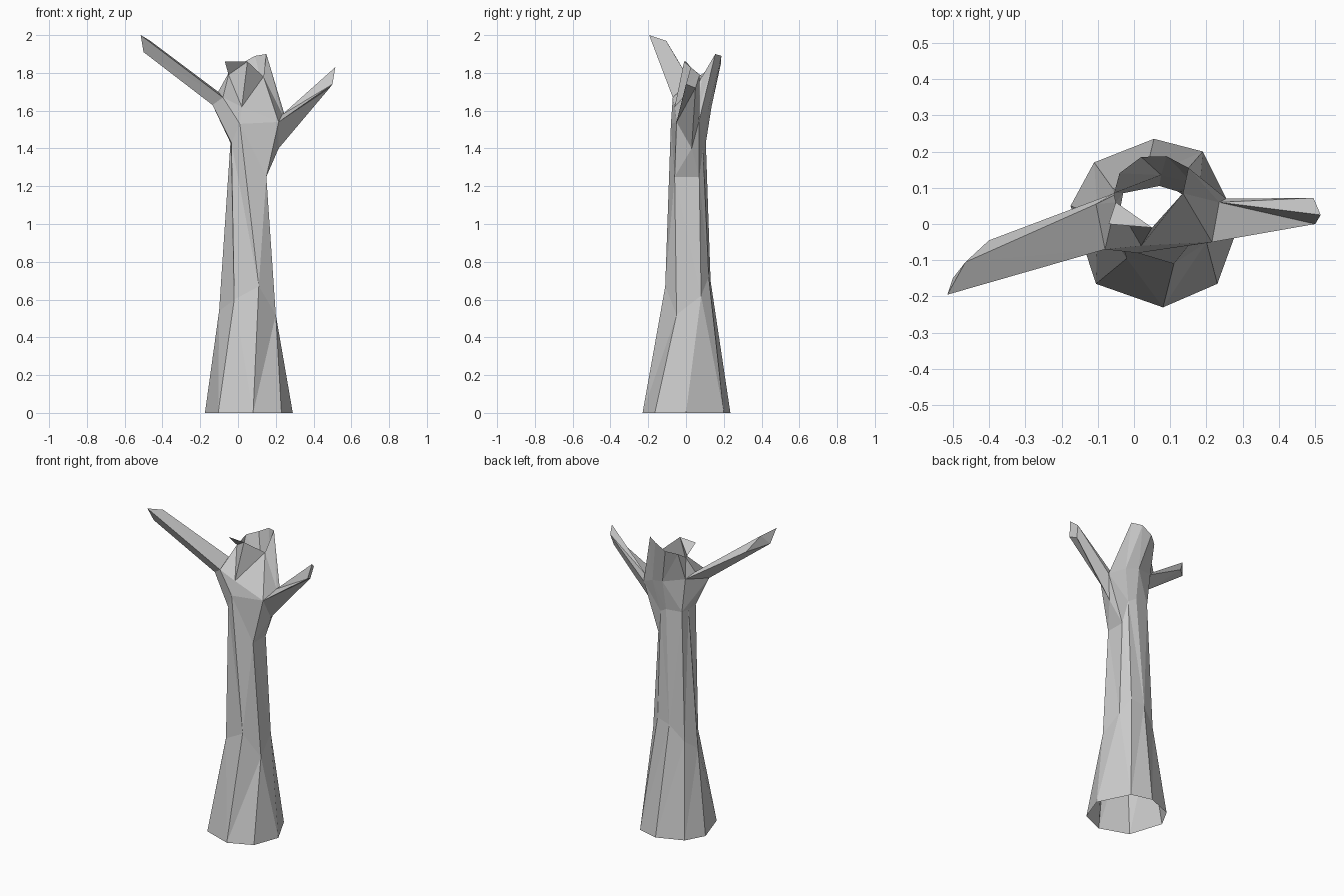
import bpy, bmesh

if "Cube" in bpy.data.objects:
    bpy.data.objects.remove(bpy.data.objects["Cube"])

bm = bmesh.new()


def verts(points):
    return [bm.verts.new(p) for p in points]


def skin(lower, upper, skip=()):
    # quads between two closed loops of equal length
    n = len(lower)
    for i in range(n):
        if i not in skip:
            j = (i + 1) % n
            bm.faces.new((lower[i], lower[j], upper[j], upper[i]))


def tris(*groups):
    for g in groups:
        bm.faces.new(g)


# Trunk cross-sections, counter-clockwise from the front
base = verts([(.08, -.23, 0), (.23, -.165, 0), (.29, 0, 0), (.19, .2, 0),
              (.055, .235, 0), (-.11, .17, 0), (-.175, .05, 0), (-.105, -.165, 0)])
waist = verts([(.11, -.11, .67), (.2, -.05, .52), (.18, .08, .62), (.12, .12, .72),
               (.03, .13, .7), (-.06, .1, .6), (-.1, .02, .54), (-.02, -.095, .6)])
chest = verts([(.01, -.08, 1.53), (.15, -.06, 1.25), (.15, .07, 1.25), (.12, .09, 1.4),
               (.07, .105, 1.43), (-.03, .085, 1.43), (-.04, .03, 1.43), (-.035, -.05, 1.43)])
neck = verts([(.02, -.06, 1.62), (.215, -.05, 1.54), (.255, .07, 1.55), (.16, .115, 1.6),
              (.075, .135, 1.62), (-.055, .085, 1.65), (-.105, .055, 1.7), (-.08, -.07, 1.67)])
rim = verts([(.05, -.01, 1.86), (.135, .085, 1.78), (.15, .155, 1.9), (.09, .187, 1.89),
             (.02, .185, 1.85), (-.04, .14, 1.83), (-.055, .08, 1.79), (-.05, .06, 1.79)])
skin(base, waist)
skin(waist, chest)
skin(chest, neck, skip=(1, 5, 6))
skin(neck, rim, skip=(1,))

# Torn flap on the rim
flap = verts([(-.07, 0, 1.86)])[0]
tris((flap, rim[0], rim[7]))

# Right branch
under, top = verts([(.215, .03, 1.4), (.235, .06, 1.58)])
tris((chest[1], chest[2], under), (chest[1], under, neck[1]), (chest[2], neck[2], under),
     (neck[1], top, rim[1]), (top, rim[2], rim[1]), (top, neck[2], rim[2]))
tip = verts([(.5, 0, 1.74), (.485, .05, 1.72), (.495, .072, 1.79), (.515, .025, 1.83)])
skin([neck[1], under, neck[2], top], tip)
bm.faces.new(tip)

# Left branch
under = verts([(-.135, -.045, 1.63)])[0]
tris((chest[7], neck[7], under), (chest[6], chest[7], under),
     (chest[5], chest[6], under), (chest[5], under, neck[5]))
tip = verts([(-.515, -.195, 2), (-.5, -.15, 1.91), (-.4, -.045, 1.87), (-.465, -.105, 1.97)])
skin([neck[7], under, neck[5], neck[6]], tip)
bm.faces.new(tip)

bmesh.ops.triangulate(bm, faces=bm.faces[:])
bmesh.ops.recalc_face_normals(bm, faces=bm.faces[:])
mesh = bpy.data.meshes.new("tree_stump")
bm.to_mesh(mesh)
bm.free()
obj = bpy.data.objects.new("tree_stump", mesh)
bpy.context.collection.objects.link(obj)
